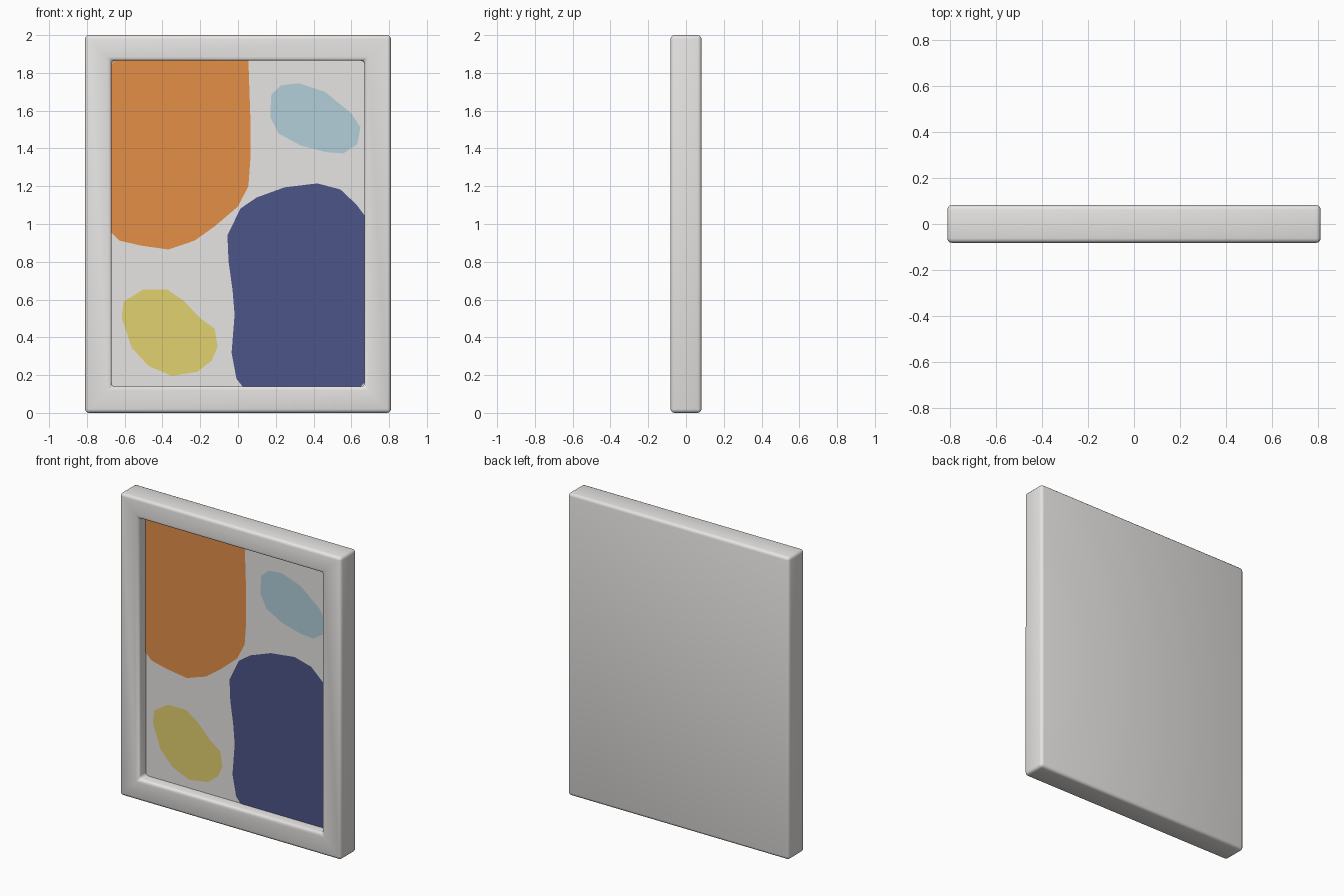
import bpy, bmesh, math

if "Cube" in bpy.data.objects:
    bpy.data.objects.remove(bpy.data.objects["Cube"])

FLOOR_Y = -0.006      # recessed picture plane
X0, X1, Z0, Z1 = -0.67, 0.67, 0.14, 1.865   # opening


def material(name, rgb):
    m = bpy.data.materials.new(name)
    m.diffuse_color = (*rgb, 1.0)
    m.use_nodes = True
    m.node_tree.nodes["Principled BSDF"].inputs["Base Color"].default_value = m.diffuse_color
    return m


def add_object(name, bm, mat):
    mesh = bpy.data.meshes.new(name)
    bm.to_mesh(mesh)
    bm.free()
    mesh.materials.append(mat)
    ob = bpy.data.objects.new(name, mesh)
    bpy.context.collection.objects.link(ob)
    return ob


grey = material("warm grey", (0.80, 0.783, 0.765))
orange = material("orange", (0.77, 0.275, 0.064))
navy = material("navy blue", (0.073, 0.092, 0.252))
pale_blue = material("pale blue", (0.445, 0.62, 0.70))
yellow = material("mustard yellow", (0.765, 0.64, 0.163))

# Frame: a slab whose front is inset and pushed back, with softened edges
bm = bmesh.new()
bmesh.ops.create_cube(bm, size=1)
for v in bm.verts:
    v.co = (v.co.x * 1.62, v.co.y * 0.164, v.co.z * 2 + 1)
front = min(bm.faces, key=lambda f: f.calc_center_median().y)
bmesh.ops.inset_region(bm, faces=[front], thickness=0.138)
wall = bmesh.ops.extrude_discrete_faces(bm, faces=[front])["faces"][0]
lip = [v for v in bm.verts if abs(v.co.x) < 0.75]
for v in lip:
    v.co.x = X1 if v.co.x > 0 else X0
    v.co.z = Z1 if v.co.z > 1 else Z0
for v in wall.verts:
    v.co.y = FLOOR_Y
bmesh.ops.remove_doubles(bm, verts=bm.verts, dist=1e-5)
bm.normal_update()
sharp = [e for e in bm.edges
         if len(e.link_faces) == 2 and e.calc_face_angle() > 1
         and not all(abs(v.co.y - FLOOR_Y) < 1e-4 for v in e.verts)]
bmesh.ops.bevel(bm, geom=sharp, offset=0.02, segments=3, profile=0.5,
                affect='EDGES', clamp_overlap=True)
bmesh.ops.recalc_face_normals(bm, faces=bm.faces)
frame = add_object("picture_frame", bm, grey)
bpy.context.view_layer.objects.active = frame
frame.select_set(True)
bpy.ops.object.shade_smooth_by_angle(angle=math.radians(50))


# Painted shapes: thin plates lying on the picture plane
def painted_shape(name, mat, outline):
    bm = bmesh.new()
    face = bm.faces.new([bm.verts.new((x, FLOOR_Y - 0.003, z)) for x, z in outline])
    bm.normal_update()
    if face.normal.y > 0:
        face.normal_flip()
    add_object(name, bm, mat)


painted_shape("orange_shape", orange, [
    (-.65, Z1), (.055, Z1), (.066, 1.55), (.066, 1.35), (.055, 1.2), (0, 1.093),
    (-.124, .987), (-.23, .912), (-.368, .865), (-.516, .886), (-.627, .912),
    (X0, .955), (X0, 1.845)])
painted_shape("navy_shape", navy, [
    (-.056, .94), (.013, 1.082), (.098, 1.14), (.246, 1.194), (.42, 1.215),
    (.542, 1.183), (.627, 1.103), (X1, 1.045), (X1, .16), (.65, Z0), (.024, Z0),
    (-.008, .18), (-.034, .318), (-.018, .52), (-.029, .652), (-.05, .80)])
painted_shape("pale_blue_shape", pale_blue, [
    (.172, 1.607), (.177, 1.687), (.23, 1.735), (.325, 1.745), (.463, 1.698),
    (.6, 1.586), (.648, 1.512), (.632, 1.422), (.558, 1.374), (.468, 1.38),
    (.33, 1.416), (.214, 1.48), (.172, 1.565)])
painted_shape("yellow_shape", yellow, [
    (-.616, .504), (-.606, .589), (-.505, .652), (-.373, .652), (-.288, .594),
    (-.198, .499), (-.124, .446), (-.108, .35), (-.14, .276), (-.214, .218),
    (-.352, .196), (-.474, .249), (-.563, .345)])
